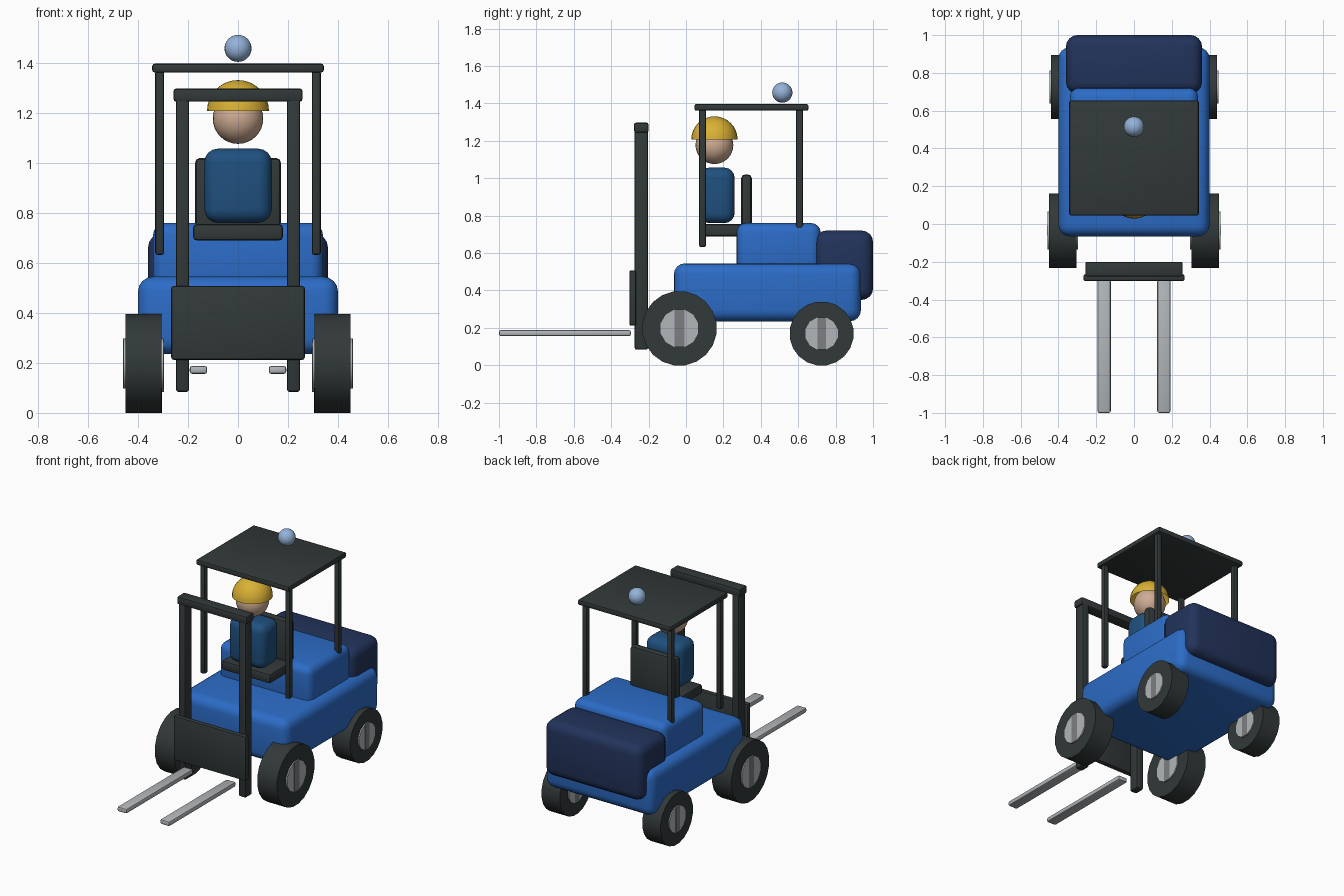
import bpy, bmesh, math
from mathutils import Matrix

if "Cube" in bpy.data.objects:
    bpy.data.objects.remove(bpy.data.objects["Cube"], do_unlink=True)


def material(name, color):
    mat = bpy.data.materials.new(name)
    mat.use_nodes = True
    mat.diffuse_color = (*color, 1)
    mat.node_tree.nodes["Principled BSDF"].inputs["Base Color"].default_value = (*color, 1)
    return mat


BLUE = material("body blue", (0.025, 0.15, 0.57))
NAVY = material("counterweight navy", (0.016, 0.033, 0.105))
SHIRT = material("shirt blue", (0.014, 0.08, 0.21))
DARK = material("charcoal", (0.032, 0.04, 0.04))
STEEL = material("steel gray", (0.45, 0.47, 0.49))
SLOT = material("slot gray", (0.2, 0.21, 0.215))
YELLOW = material("helmet yellow", (0.7, 0.44, 0.035))
SKIN = material("skin", (0.62, 0.41, 0.29))
GLASS = material("beacon blue", (0.3, 0.45, 0.7))


def finish(name, bm, mat):
    mesh = bpy.data.meshes.new(name)
    bmesh.ops.recalc_face_normals(bm, faces=bm.faces)
    bm.to_mesh(mesh)
    bm.free()
    mesh.materials.append(mat)
    obj = bpy.data.objects.new(name, mesh)
    bpy.context.collection.objects.link(obj)
    bpy.ops.object.select_all(action="DESELECT")
    obj.select_set(True)
    bpy.context.view_layer.objects.active = obj
    bpy.ops.object.shade_smooth_by_angle(angle=math.radians(35))
    return obj


def box(name, xs, ys, zs, mat, bevel=0.01, segments=2):
    """Rounded box given its extent along each axis."""
    bm = bmesh.new()
    bmesh.ops.create_cube(bm, size=1)
    for v in bm.verts:
        for axis, (low, high) in enumerate((xs, ys, zs)):
            v.co[axis] = (low + high) / 2 + v.co[axis] * (high - low)
    if bevel:
        bmesh.ops.bevel(bm, geom=bm.edges[:], offset=bevel, segments=segments,
                        profile=0.5, affect="EDGES")
    return finish(name, bm, mat)


def pair(name, xs, ys, zs, mat, bevel=0.01):
    """A box and its mirror image across the centre."""
    box("left_" + name, xs, ys, zs, mat, bevel)
    box("right_" + name, (-xs[1], -xs[0]), ys, zs, mat, bevel)


def disc(name, center, radius, width, sides, mat):
    """Cylinder lying along x with a flat side on the ground."""
    bm = bmesh.new()
    bmesh.ops.create_cone(bm, cap_ends=True, segments=sides,
                          radius1=radius, radius2=radius, depth=width)
    bm.transform(Matrix.Translation(center) @ Matrix.Rotation(math.pi / 2, 4, "Y")
                 @ Matrix.Rotation(math.pi / sides, 4, "Z"))
    return finish(name, bm, mat)


def ball(name, center, radius, mat, half=False):
    bm = bmesh.new()
    bmesh.ops.create_uvsphere(bm, u_segments=24, v_segments=16, radius=radius)
    if half:
        cut = bmesh.ops.bisect_plane(bm, geom=bm.verts[:] + bm.edges[:] + bm.faces[:],
                                     plane_co=(0, 0, 0), plane_no=(0, 0, 1), clear_inner=True)
        rim = [e for e in cut["geom_cut"] if isinstance(e, bmesh.types.BMEdge)]
        bmesh.ops.holes_fill(bm, edges=rim or [e for e in bm.edges if e.is_boundary])
    bm.transform(Matrix.Translation(center))
    return finish(name, bm, mat)


# Chassis, hood and counterweight
box("body", (-0.4, 0.4), (-0.065, 0.935), (0.235, 0.545), BLUE, 0.06, 4)
box("hood", (-0.34, 0.34), (0.27, 0.72), (0.48, 0.76), BLUE, 0.05, 4)
box("counterweight", (-0.36, 0.36), (0.69, 1.0), (0.35, 0.72), NAVY, 0.06, 4)

# Wheels with through hubs and a slot plate on each hub face
for end, y, radius, x, width in (("front", -0.035, 0.2, 0.378, 0.145),
                                 ("rear", 0.725, 0.172, 0.372, 0.135)):
    for side, sign in (("left", 1), ("right", -1)):
        label = f"{end}_{side}_"
        center = (sign * x, y, radius * math.cos(math.pi / 20))
        hub, hub_width = radius * 0.52, width + 0.016
        disc(label + "tire", center, radius, width, 20, DARK)
        disc(label + "hub", center, hub, hub_width, 12, STEEL)
        half = hub * math.sin(math.pi / 12)
        reach = hub * math.cos(math.pi / 12)
        for face, out in (("outer", sign), ("inner", -sign)):
            px = center[0] + out * hub_width / 2
            box(label + face + "_slot", (px - 0.001, px + 0.001), (y - half, y + half),
                (center[2] - reach, center[2] + reach), SLOT, 0)

# Mast, carriage and forks
pair("mast_post", (0.196, 0.248), (-0.275, -0.203), (0.084, 1.28), DARK)
box("mast_crossbar", (-0.258, 0.258), (-0.278, -0.2), (1.245, 1.297), DARK)
box("carriage_plate", (-0.267, 0.267), (-0.303, -0.266), (0.212, 0.508), DARK)
pair("fork", (0.123, 0.193), (-1.0, -0.295), (0.156, 0.188), STEEL)

# Overhead guard and beacon
pair("front_guard_post", (0.295, 0.331), (0.07, 0.107), (0.632, 1.37), DARK)
pair("rear_guard_post", (0.295, 0.331), (0.588, 0.625), (0.632, 1.37), DARK)
box("guard_roof", (-0.343, 0.343), (0.045, 0.655), (1.361, 1.397), DARK)
ball("beacon", (0, 0.515, 1.458), 0.054, GLASS)

# Seat
box("seat_cushion", (-0.18, 0.18), (0.08, 0.35), (0.69, 0.755), DARK, 0.015)
box("seat_back", (-0.172, 0.172), (0.295, 0.352), (0.69, 1.02), DARK, 0.02)

# Driver
box("driver_torso", (-0.135, 0.135), (0.07, 0.26), (0.76, 1.057), SHIRT, 0.055, 4)
ball("driver_head", (0, 0.152, 1.177), 0.101, SKIN)
ball("helmet", (0, 0.152, 1.207), 0.124, YELLOW, half=True)
